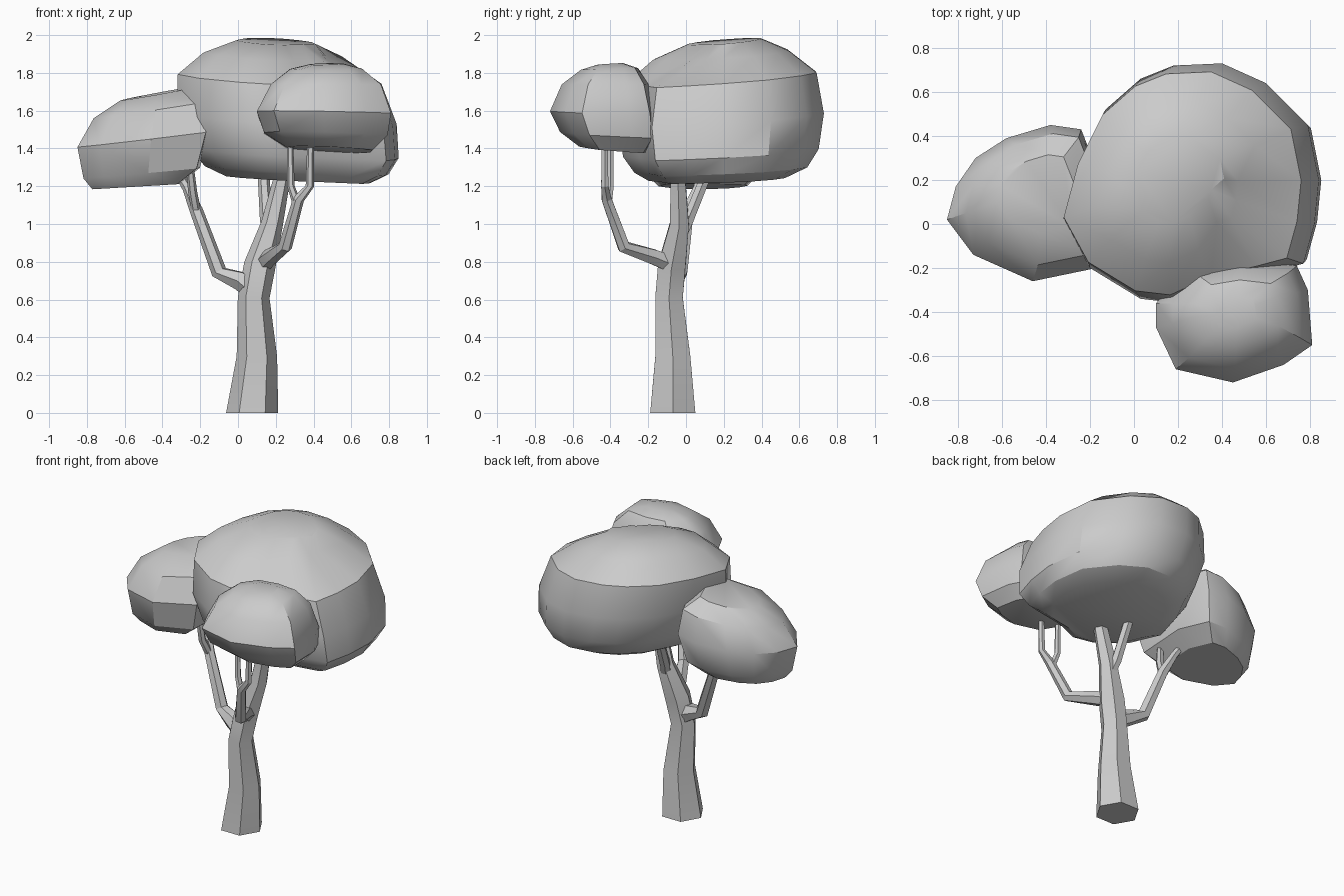
import bpy, bmesh
from math import sin, cos, pi, radians
from mathutils import Vector

if "Cube" in bpy.data.objects:
    bpy.data.objects.remove(bpy.data.objects["Cube"])


def finish(bm, name, angle):
    bmesh.ops.recalc_face_normals(bm, faces=bm.faces)
    mesh = bpy.data.meshes.new(name)
    bm.to_mesh(mesh)
    bm.free()
    ob = bpy.data.objects.new(name, mesh)
    bpy.context.collection.objects.link(ob)
    bpy.ops.object.select_all(action='DESELECT')
    bpy.context.view_layer.objects.active = ob
    ob.select_set(True)
    bpy.ops.object.shade_smooth_by_angle(angle=radians(angle))
    return ob


def skin(bm, rings):
    for a, b in zip(rings, rings[1:]):
        n = len(a)
        for i in range(n):
            bm.faces.new((a[i], a[(i + 1) % n], b[(i + 1) % n], b[i]))


def limb(name, path, sides=6):
    """Tapered low-poly tube; path points are (x, y, z, radius)."""
    bm = bmesh.new()
    pts = [Vector(p[:3]) for p in path]
    rings = []
    for i, p in enumerate(pts):
        d = (pts[min(i + 1, len(pts) - 1)] - pts[max(i - 1, 0)]).normalized()
        if p.z == 0:
            d = Vector((0, 0, 1))
        u = Vector((1, 0, 0))
        u = (u - d * u.dot(d)).normalized()
        v = d.cross(u)
        rings.append([bm.verts.new(p + path[i][3] * (u * cos(2 * pi * k / sides) + v * sin(2 * pi * k / sides)))
                      for k in range(sides)])
    skin(bm, rings)
    bm.faces.new(rings[0])
    bm.faces.new(rings[-1])
    return finish(bm, name, 25)


def canopy(name, outline, centre, levels, low_tilt, top_tilt, dent=None):
    """Stacked outline rings; levels are (z, scale, x shift, y shift)."""
    bm = bmesh.new()
    c = Vector(centre)
    rings = []
    for i, (z, s, dx, dy) in enumerate(levels):
        tilt = Vector(low_tilt).lerp(Vector(top_tilt), i / (len(levels) - 1))
        ring = []
        for o in outline:
            q = c + (Vector(o) - c) * s + Vector((dx, dy))
            if dent:
                q = dent(q, z)
            ring.append(bm.verts.new((q.x, q.y, z + (q - c).dot(tilt))))
        rings.append(ring)
    skin(bm, rings)
    for r in (rings[0], rings[-1]):
        bm.faces.new(r)
    return finish(bm, name, 32)


# trunk and limbs
limb("trunk", [(.075, -.07, 0, .138), (.1, -.07, .3, .107), (.083, -.09, .61, .084),
               (.115, -.075, .78, .084), (.18, -.035, 1.0, .058), (.25, -.045, 1.32, .04)])
limb("back_branch", [(.17, -.03, .93, .035), (.15, .01, 1.02, .034), (.13, .14, 1.34, .03)])
limb("front_branch", [(.125, -.06, .78, .05), (.17, -.17, .825, .046), (.25, -.33, .88, .037),
                      (.32, -.42, 1.13, .03), (.38, -.43, 1.2, .022), (.385, -.43, 1.45, .018)])
limb("front_twig", [(.315, -.415, 1.1, .024), (.28, -.4, 1.2, .02), (.275, -.4, 1.46, .017)])
limb("left_branch", [(.1, -.08, .64, .06), (.01, -.07, .7, .055), (-.1, -.03, .745, .042),
                     (-.22, .01, 1.07, .035), (-.27, .06, 1.19, .025), (-.36, .1, 1.34, .02)])
limb("left_twig", [(-.22, .01, 1.06, .026), (-.24, -.04, 1.17, .024), (-.265, -.06, 1.4, .018)])


# main crown, with a hollow above its front right shoulder
def shoulder(q, z):
    if z > 1.8 and q.x > .3 and q.y < .2:
        q = q + (Vector((.25, .2)) - q) * .33
    return q


canopy("main_crown",
       [(-.32, .02), (-.2, -.2), (.03, -.34), (.2, -.36), (.4, -.27), (.62, -.22), (.77, -.18),
        (.82, 0), (.84, .2), (.79, .45), (.6, .64), (.4, .73), (.18, .72), (.03, .66),
        (-.13, .52), (-.25, .28)],
       (.26, .18),
       [(1.24, .66, .06, -.02), (1.29, .84, .05, 0), (1.38, .95, .04, 0), (1.56, 1, 0, 0),
        (1.77, .93, -.04, 0), (1.89, .66, -.06, 0), (1.96, .36, -.06, .02)],
       (-.05, .03), (-.06, .09), shoulder)

# left crown
canopy("left_crown",
       [(-.85, .02), (-.81, .17), (-.72, .3), (-.58, .39), (-.38, .45), (-.24, .43),
        (-.15, .2), (-.17, -.2), (-.46, -.26), (-.73, -.14)],
       (-.5, .08),
       [(1.2, .66, -.04, 0), (1.27, .88, -.01, 0), (1.45, 1, 0, 0), (1.6, .84, .03, .02),
        (1.675, .5, .05, .05)],
       (.06, 0), (.18, .03))

# front crown
canopy("front_crown",
       [(.1, -.36), (.1, -.47), (.19, -.66), (.45, -.72), (.68, -.64), (.81, -.55),
        (.79, -.3), (.74, -.19), (.48, -.16), (.24, -.2)],
       (.46, -.43),
       [(1.4, .64, .03, .05), (1.475, .92, .01, .03), (1.59, 1, 0, 0), (1.74, .82, .01, .01),
        (1.82, .54, .01, .03), (1.845, .25, .01, .03)],
       (-.04, -.08), (.02, .06))
